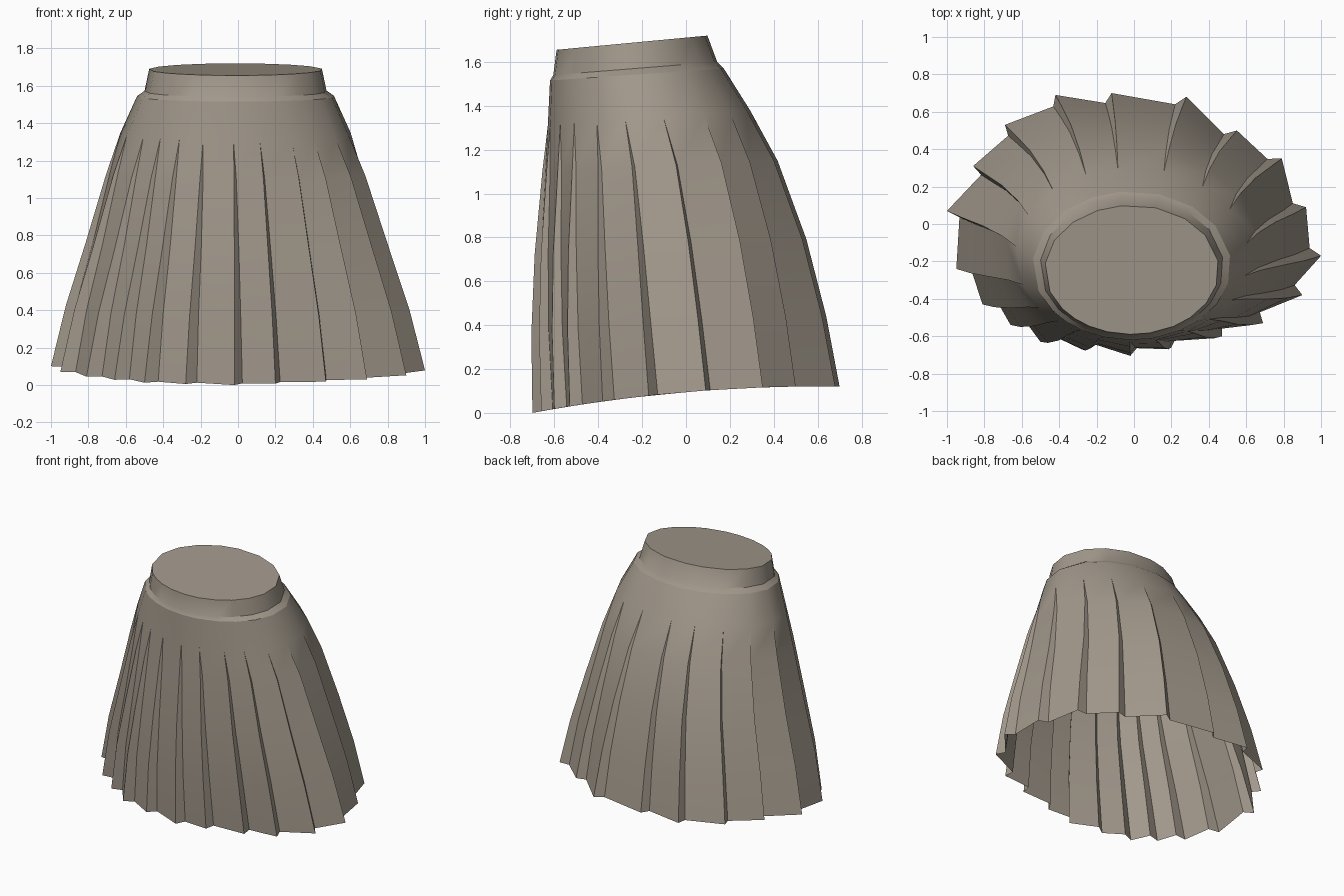
import bpy
import bmesh
import math
from mathutils import Vector, Matrix

cube = bpy.data.objects.get("Cube")
if cube:
    bpy.data.objects.remove(cube, do_unlink=True)

# Cloth colour
cloth = bpy.data.materials.new("taupe_cloth")
cloth.use_nodes = True
cloth_colour = (0.36, 0.315, 0.26, 1)
cloth.diffuse_color = cloth_colour
shader = cloth.node_tree.nodes["Principled BSDF"]
shader.inputs["Base Color"].default_value = cloth_colour
shader.inputs["Roughness"].default_value = 0.8

HEM_DEPTH = 0.7      # half of the hem's front-to-back size
HEM_SAG = 0.035      # extra dip of the hem at front and back

# Outer corners of the pleats at the hem, clockwise seen from above
pleat_tips = [
    (-0.42, 0.69), (-0.12, 0.70), (0.28, 0.68), (0.55, 0.5), (0.79, 0.35),
    (0.92, 0.09), (1, -0.17), (0.9, -0.38), (0.69, -0.53), (0.47, -0.6),
    (0.2, -0.66), (-0.02, -0.7), (-0.28, -0.67), (-0.5, -0.63),
    (-0.66, -0.54), (-0.81, -0.43), (-0.95, -0.24), (-1, 0.07),
    (-0.86, 0.31), (-0.69, 0.53),
]

# Levels: half width, front y, back y, front z, back z, pleat strength
band_levels = [
    (0.465, -0.59, 0.1, 1.655, 1.72, 0),
    (0.49, -0.605, 0.145, 1.54, 1.6, 0),
    (0.53, -0.62, 0.175, 1.515, 1.57, 0),
]
skirt_levels = [
    band_levels[-1],
    (0.62, -0.63, 0.295, 1.31, 1.38, 0),
    (0.7, -0.655, 0.42, 1.1, 1.15, 0.4),
    (0.81, -0.69, 0.55, 0.73, 0.8, 0.7),
    (0.92, -0.705, 0.64, 0.38, 0.46, 0.87),
    (1, -0.7, 0.7, 0.035, 0.155, 1),
]


def hem_outline():
    """Pairs of inner fold and outer corner, in unit-circle coordinates."""
    for x, y in pleat_tips:
        tip = Vector((x, y / HEM_DEPTH))
        fold = Matrix.Rotation(0.045, 2) @ tip * 0.93
        yield fold, tip.normalized(), 
        yield tip, tip.normalized()


def ring(bm, level):
    """One closed row of vertices, pleated by the level's strength."""
    width, front, back, z_front, z_back, strength = level
    row = []
    for pleated, plain in hem_outline():
        u = plain.lerp(pleated, strength)
        y = (front + back) / 2 + u.y * (back - front) / 2
        z = (z_front + z_back) / 2 + u.y * (z_back - z_front) / 2
        z -= HEM_SAG * strength ** 4 * u.y ** 2
        row.append(bm.verts.new((u.x * width - 0.012 * (1 - strength), y, z)))
    return row


def cloth_tube(name, levels, capped):
    bm = bmesh.new()
    rows = [ring(bm, level) for level in levels]
    for upper, lower in zip(rows, rows[1:]):
        for i in range(len(upper)):
            j = (i + 1) % len(upper)
            bm.faces.new((upper[i], upper[j], lower[j], lower[i]))
    if capped:
        bm.faces.new(reversed(rows[0]))
    # Above the pleats each fold and its corner become one vertex
    bmesh.ops.remove_doubles(bm, verts=bm.verts, dist=0.0005)
    bmesh.ops.recalc_face_normals(bm, faces=bm.faces)
    # Make sure the cloth faces outward
    side = min(bm.faces, key=lambda f: f.calc_center_median().y)
    if side.normal.y > 0:
        bmesh.ops.reverse_faces(bm, faces=bm.faces)
    mesh = bpy.data.meshes.new(name)
    bm.to_mesh(mesh)
    bm.free()
    mesh.materials.append(cloth)
    part = bpy.data.objects.new(name, mesh)
    bpy.context.collection.objects.link(part)
    bpy.ops.object.select_all(action="DESELECT")
    part.select_set(True)
    bpy.context.view_layer.objects.active = part
    bpy.ops.object.shade_smooth_by_angle(angle=math.radians(30))


# Closed waistband and open pleated skirt below it
cloth_tube("waistband", band_levels, True)
cloth_tube("pleated_skirt", skirt_levels, False)
